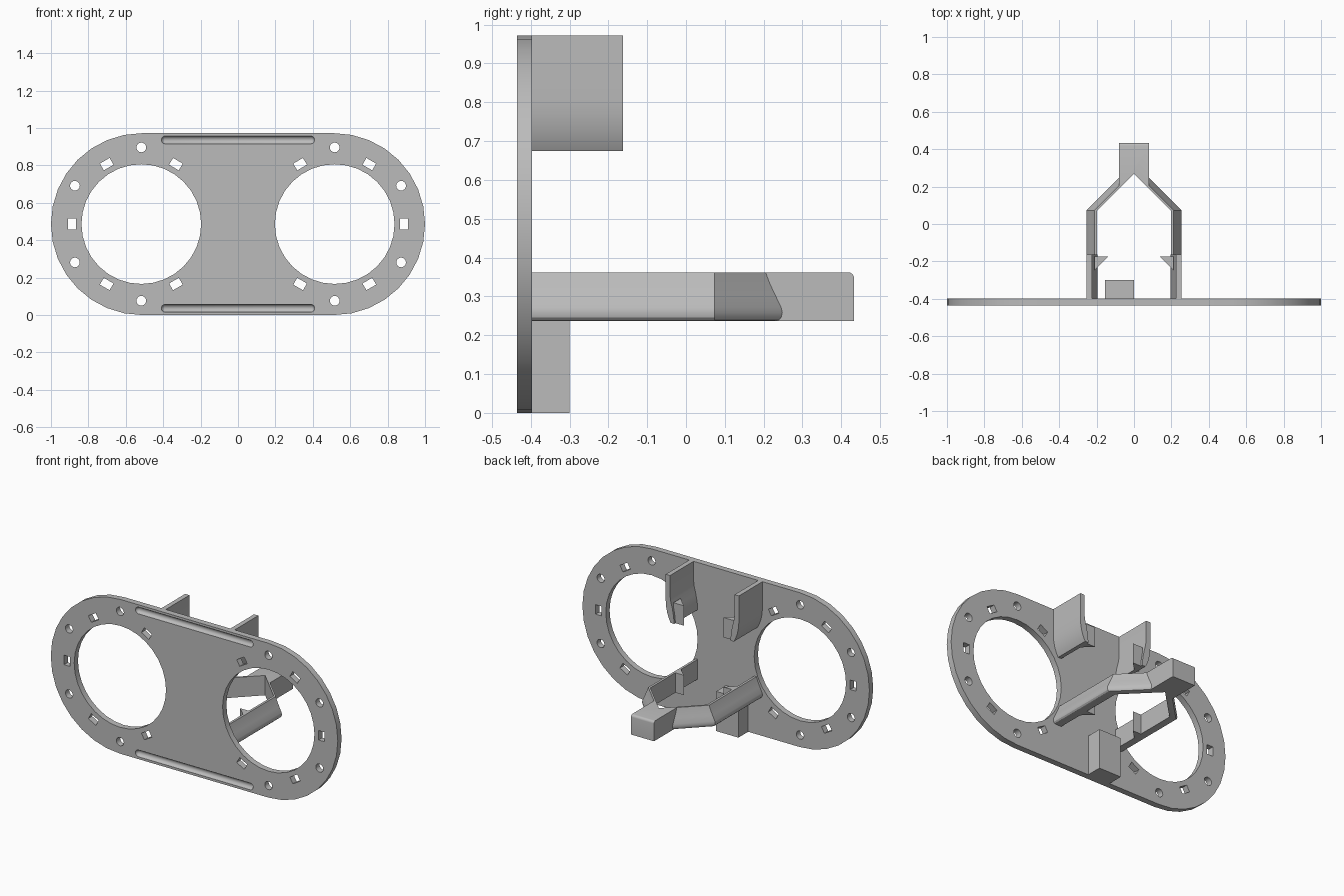
import bpy, bmesh, math
from mathutils import Matrix, Vector

old = bpy.data.objects.get("Cube")
if old:
    bpy.data.objects.remove(old, do_unlink=True)

grey = bpy.data.materials.new("plain_grey")
grey.use_nodes = True
COLOUR = (0.5, 0.5, 0.5, 1)
grey.diffuse_color = COLOUR
grey.node_tree.nodes["Principled BSDF"].inputs["Base Color"].default_value = COLOUR

BACK, FRONT = -0.397, -0.435      # plate faces
MID = 0.486                       # plate mid height, also its end radius
HOLE_X = 0.517


def finish(name, bm):
    bmesh.ops.recalc_face_normals(bm, faces=bm.faces)
    mesh = bpy.data.meshes.new(name)
    bm.to_mesh(mesh)
    bm.free()
    obj = bpy.data.objects.new(name, mesh)
    bpy.context.collection.objects.link(obj)
    mesh.materials.append(grey)
    return obj


def smooth(obj):
    bpy.ops.object.select_all(action="DESELECT")
    obj.select_set(True)
    bpy.context.view_layer.objects.active = obj
    bpy.ops.object.shade_smooth_by_angle(angle=math.radians(30))


def loft(bm, rings):
    """Skin a list of equal rings of points and cap both ends."""
    loops = [[bm.verts.new(p) for p in ring] for ring in rings]
    n = len(loops[0])
    for a, b in zip(loops, loops[1:]):
        for i in range(n):
            j = (i + 1) % n
            bm.faces.new((a[i], a[j], b[j], b[i]))
    bm.faces.new(loops[0][::-1])
    bm.faces.new(loops[-1])


def prism_y(bm, outline, y0, y1):
    loft(bm, [[(x, y, z) for x, z in outline] for y in (y0, y1)])


def prism_z(bm, outline, z0, z1):
    loft(bm, [[(x, y, z) for x, y in outline] for z in (z0, z1)])


def circle(cx, cz, r, n):
    return [(cx + r * math.cos(math.tau * i / n), cz + r * math.sin(math.tau * i / n))
            for i in range(n)]


# Face plate: a stadium outline
bm = bmesh.new()
outline = []
for side in (1, -1):
    for i in range(17):
        a = math.pi * i / 16 - side * math.pi / 2
        outline.append((side * (1 - MID) + MID * math.cos(a), MID + MID * math.sin(a)))
prism_y(bm, outline, FRONT, BACK)
plate = finish("face_plate", bm)

# Cutter: large openings, round holes, rectangular slots and grooves
bm = bmesh.new()
Y0, Y1 = FRONT - 0.1, BACK + 0.1
for side in (-1, 1):
    cx = side * HOLE_X
    prism_y(bm, circle(cx, MID, 0.32, 32), Y0, Y1)
    for deg in (-90, -30, 30, 90):
        a = math.radians(deg)
        prism_y(bm, circle(cx + side * 0.41 * math.cos(a), MID + 0.41 * math.sin(a), 0.026, 16), Y0, Y1)
    for deg in (-120, -60, 0, 60, 120):
        a = math.radians(deg)
        out = Vector((side * math.cos(a), math.sin(a)))
        tan = Vector((-out.y, out.x))
        mid = Vector((cx, MID)) + out * 0.37
        corners = [mid + out * u * 0.021 + tan * v * 0.03
                   for u, v in ((-1, -1), (1, -1), (1, 1), (-1, 1))]
        prism_y(bm, corners, Y0, Y1)
for z in (MID - 0.45, MID + 0.45):
    ball = bmesh.ops.create_uvsphere(bm, u_segments=16, v_segments=9, radius=0.022,
                                     matrix=Matrix.Rotation(math.pi / 2, 4, "Y"))["verts"]
    for v in ball:
        v.co += Vector((math.copysign(0.388, v.co.x), FRONT - 0.002, z))
cutter = finish("plate_cutter", bm)
cutter.hide_render = True

cut = plate.modifiers.new("openings", "BOOLEAN")
cut.operation, cut.solver, cut.object = "DIFFERENCE", "EXACT", cutter
graph = bpy.context.evaluated_depsgraph_get()
plate.data = bpy.data.meshes.new_from_object(plate.evaluated_get(graph))
plate.modifiers.clear()
bpy.data.objects.remove(cutter, do_unlink=True)
smooth(plate)

# Cross-sections (x, z) of the upper brackets and the lower arms
BRACKET = [(0.225, 0.972), (0.255, 0.972), (0.255, 0.81), (0.252, 0.77), (0.244, 0.73),
           (0.231, 0.695), (0.22, 0.675), (0.196, 0.675), (0.2, 0.72), (0.209, 0.77),
           (0.22, 0.81), (0.225, 0.85)]
ARM = [(0.197, 0.362), (0.212, 0.362), (0.222, 0.335), (0.236, 0.305), (0.252, 0.272),
       (0.255, 0.258), (0.252, 0.246), (0.245, 0.239), (0.235, 0.237), (0.197, 0.237)]
BEND, JOIN = 0.073, 0.07          # where arms turn inward, and where they meet the block

for side, label in ((1, "left"), (-1, "right")):
    bm = bmesh.new()
    prism_y(bm, [(side * x, z) for x, z in BRACKET], BACK - 0.005, -0.162)
    smooth(finish(label + "_upper_bracket", bm))

    bm = bmesh.new()
    loft(bm, [[(side * x, BACK - 0.005, z) for x, z in ARM],
              [(side * x, BEND, z) for x, z in ARM],
              [(side * JOIN, BEND + x - JOIN, z) for x, z in ARM]])
    smooth(finish(label + "_lower_arm", bm))

    # Triangular catches inside brackets and arms
    catch = [(side * 0.21, -0.175), (side * 0.138, -0.175), (side * 0.21, -0.245)]
    for part, z0, z1 in (("upper", 0.675, 0.8), ("lower", 0.237, 0.362)):
        bm = bmesh.new()
        prism_z(bm, catch, z0, z1)
        finish(f"{label}_{part}_catch", bm)

# End block joining the arms, with a V notch and a rounded rear top edge
bm = bmesh.new()
prism_z(bm, [(-0.08, 0.433), (-0.08, 0.19), (0, 0.27), (0.08, 0.19), (0.08, 0.433)], 0.237, 0.362)
rear = [e for e in bm.edges if all(v.co.y > 0.43 and v.co.z > 0.36 for v in e.verts)]
bmesh.ops.bevel(bm, geom=rear, offset=0.015, segments=4, profile=0.5, affect="EDGES")
smooth(finish("end_block", bm))

# Small foot post behind the plate
bm = bmesh.new()
prism_z(bm, [(-0.155, BACK - 0.005), (0, BACK - 0.005), (0, -0.3), (-0.155, -0.3)], 0, 0.25)
finish("foot_post", bm)
